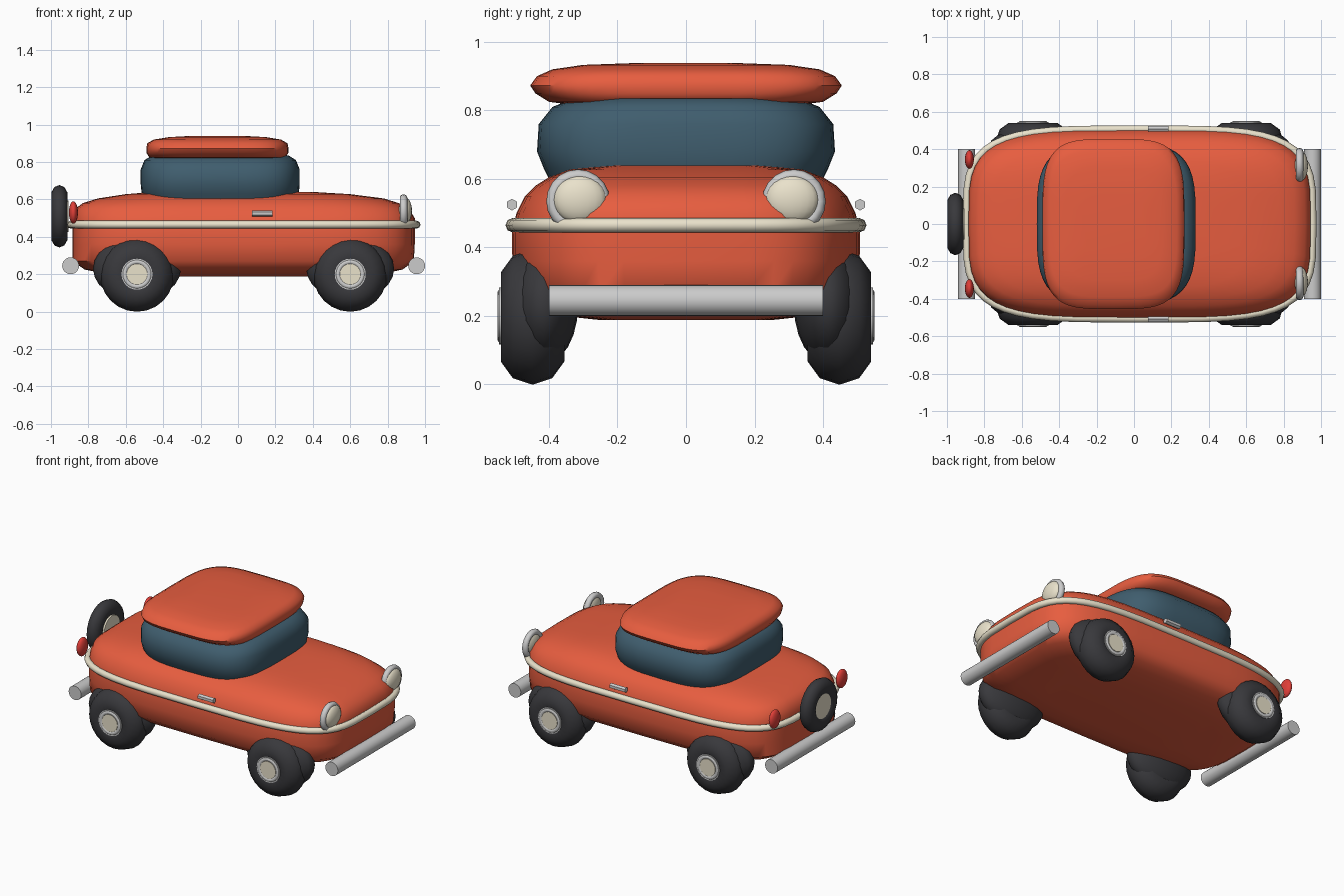
import bpy, bmesh, math
from mathutils import Matrix, Vector

if "Cube" in bpy.data.objects:
    bpy.data.objects.remove(bpy.data.objects["Cube"])

def material(name, rgb):
    m = bpy.data.materials.new(name)
    m.diffuse_color = (*rgb, 1)
    m.use_nodes = True
    m.node_tree.nodes["Principled BSDF"].inputs["Base Color"].default_value = m.diffuse_color
    return m

RED = material("red paint", (0.80, 0.11, 0.05))
GLASS = material("blue glass", (0.05, 0.11, 0.155))
RUBBER = material("rubber", (0.04, 0.04, 0.045))
CREAM = material("cream", (0.82, 0.76, 0.60))
LAMP = material("red lamp", (0.75, 0.05, 0.04))

def finish(bm, name, mat=None, angle=50):
    bmesh.ops.recalc_face_normals(bm, faces=bm.faces)
    me = bpy.data.meshes.new(name)
    bm.to_mesh(me)
    bm.free()
    ob = bpy.data.objects.new(name, me)
    bpy.context.collection.objects.link(ob)
    if mat:
        me.materials.append(mat)
    bpy.ops.object.select_all(action='DESELECT')
    ob.select_set(True)
    bpy.context.view_layer.objects.active = ob
    bpy.ops.object.shade_smooth_by_angle(angle=math.radians(angle))
    return ob

def outline(x0, x1, hy, z, n=4.0, count=48):
    """Rounded-box plan outline at height z."""
    pts = []
    for i in range(count):
        t = 2 * math.pi * i / count
        c, s = math.cos(t), math.sin(t)
        pts.append(Vector(((x0 + x1) / 2 + (x1 - x0) / 2 * math.copysign(abs(c) ** (2 / n), c),
                           hy * math.copysign(abs(s) ** (2 / n), s), z)))
    return pts

def skin(bm, loops, closed=False):
    rings = [[bm.verts.new(p) for p in loop] for loop in loops]
    pairs = list(zip(rings, rings[1:]))
    if closed:
        pairs.append((rings[-1], rings[0]))
    for a, b in pairs:
        for i in range(len(a)):
            j = (i + 1) % len(a)
            bm.faces.new((a[i], a[j], b[j], b[i]))
    if not closed:
        bm.faces.new(rings[0])
        bm.faces.new(rings[-1])

def loft(name, sections, mat, n=4.0):
    bm = bmesh.new()
    skin(bm, [outline(x0, x1, hy, z, n) for z, x0, x1, hy in sections])
    return finish(bm, name, mat)

def cylinder(name, loc, axis, r, length, mat=None, segs=24):
    bm = bmesh.new()
    q = Vector(axis).to_track_quat('Z', 'Y').to_matrix().to_4x4()
    bmesh.ops.create_cone(bm, cap_ends=True, segments=segs, radius1=r, radius2=r,
                          depth=length, matrix=Matrix.Translation(loc) @ q)
    return finish(bm, name, mat, 40 if segs > 6 else 20)

def ellipsoid(name, loc, radii, mat):
    bm = bmesh.new()
    bmesh.ops.create_uvsphere(bm, u_segments=20, v_segments=12, radius=1,
                              matrix=Matrix.Translation(loc) @ Matrix.Diagonal((*radii, 1)))
    return finish(bm, name, mat)

def torus(name, loc, axis, major, radial, half_width, mat=None, segs=24, sides=10):
    bm = bmesh.new()
    q = Vector(axis).to_track_quat('Z', 'Y')
    loops = []
    for i in range(segs):
        a = 2 * math.pi * i / segs
        loop = []
        for k in range(sides):
            b = 2 * math.pi * k / sides
            r = major + radial * math.cos(b)
            loop.append(Vector(loc) + q @ Vector((r * math.cos(a), r * math.sin(a), half_width * math.sin(b))))
        loops.append(loop)
    skin(bm, loops, True)
    return finish(bm, name, mat, 60)

# Body, cabin glass and roof: (height, rear x, front x, half width)
loft("body", [(0.188, -0.5, 0.55, 0.25), (0.20, -0.70, 0.76, 0.36), (0.225, -0.82, 0.88, 0.45),
              (0.27, -0.885, 0.94, 0.495), (0.36, -0.885, 0.945, 0.507), (0.45, -0.885, 0.945, 0.508),
              (0.50, -0.885, 0.945, 0.495), (0.55, -0.87, 0.915, 0.47), (0.58, -0.83, 0.86, 0.44),
              (0.605, -0.75, 0.78, 0.40), (0.628, -0.60, 0.60, 0.34), (0.64, -0.45, 0.40, 0.22)], RED)
loft("cabin_glass", [(0.58, -0.49, 0.305, 0.39), (0.63, -0.515, 0.325, 0.415), (0.68, -0.52, 0.33, 0.435),
                     (0.76, -0.52, 0.33, 0.43), (0.81, -0.50, 0.31, 0.39), (0.835, -0.46, 0.27, 0.33)],
     GLASS, 3.6)
loft("roof", [(0.815, -0.43, 0.21, 0.32), (0.825, -0.475, 0.255, 0.40), (0.85, -0.49, 0.27, 0.44),
              (0.873, -0.49, 0.27, 0.455), (0.90, -0.485, 0.265, 0.435), (0.92, -0.45, 0.23, 0.39),
              (0.933, -0.37, 0.15, 0.30), (0.938, -0.28, 0.06, 0.16)], RED)

# Belt trim: tube around the body outline
bm = bmesh.new()
path = outline(-0.895, 0.955, 0.506, 0.465)
loops = []
for i, p in enumerate(path):
    d = (path[(i + 1) % len(path)] - path[i - 1]).normalized()
    side = Vector((d.y, -d.x, 0))
    loops.append([p + 0.021 * (side * math.cos(k * math.pi / 4) + Vector((0, 0, math.sin(k * math.pi / 4))))
                  for k in range(8)])
skin(bm, loops, True)
finish(bm, "belt_trim", CREAM, 60)

for s, side in ((-1, "right"), (1, "left")):
    # Wheels with hubs and dark arches
    for x, end in ((-0.54, "rear"), (0.60, "front")):
        tag = f"{end}_{side}"
        torus(f"{tag}_tyre", (x, s * 0.448, 0.197), (0, s, 0), 0.1, 0.0975, 0.0975, RUBBER)
        cylinder(f"{tag}_hub", (x, s * 0.46, 0.2), (0, s, 0), 0.083, 0.172)
        torus(f"{tag}_hub_ring", (x, s * 0.543, 0.2), (0, s, 0), 0.066, 0.012, 0.008, None, 24, 8)
        cylinder(f"{tag}_hub_cap", (x, s * 0.50, 0.2), (0, s, 0), 0.056, 0.1, CREAM)
        ellipsoid(f"{tag}_arch", (x, s * 0.415, 0.23), (0.235, 0.10, 0.17), RUBBER)
    # Lights and door handles
    ellipsoid(f"{side}_headlight", (0.895, s * 0.31, 0.54), (0.035, 0.078, 0.07), CREAM)
    torus(f"{side}_headlight_ring", (0.885, s * 0.315, 0.535), (1, 0, 0), 0.075, 0.018, 0.02, None, 20, 8)
    ellipsoid(f"{side}_tail_light", (-0.88, s * 0.345, 0.53), (0.024, 0.05, 0.06), LAMP)
    cylinder(f"{side}_door_handle", (0.13, s * 0.508, 0.525), (1, 0, 0), 0.017, 0.11, None, 6)

# Bumpers
for x, end in ((-0.895, "rear"), (0.955, "front")):
    cylinder(f"{end}_bumper", (x, 0, 0.245), (0, 1, 0), 0.045, 0.8)

# Spare wheel on the tail
torus("spare_tyre", (-0.955, 0, 0.51), (1, 0, 0), 0.11, 0.057, 0.045, RUBBER)
cylinder("spare_hub", (-0.948, 0, 0.51), (1, 0, 0), 0.083, 0.084, CREAM)
